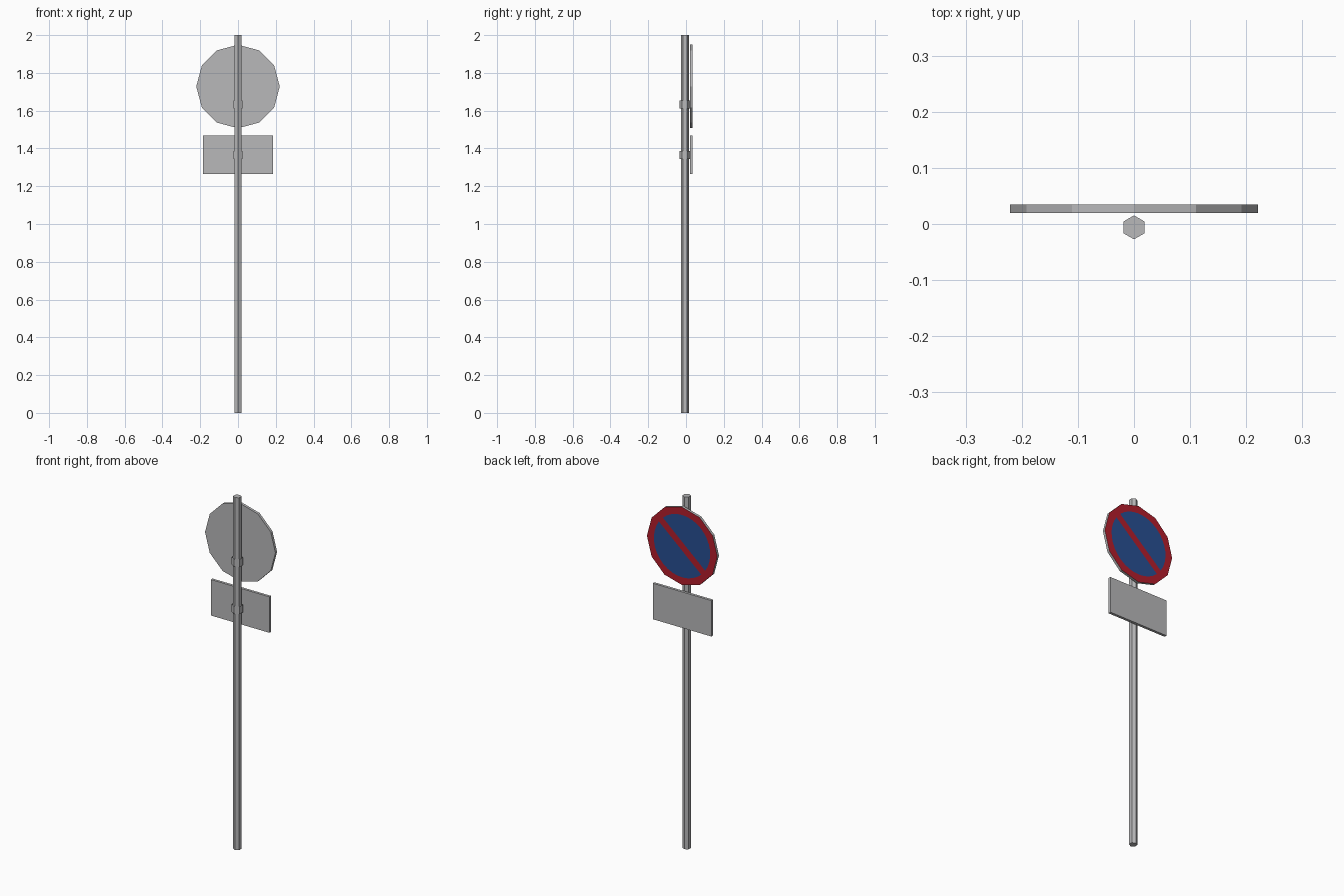
import bpy, bmesh
from math import radians, sin, cos, pi, asin

cube = bpy.data.objects.get("Cube")
if cube:
    bpy.data.objects.remove(cube, do_unlink=True)


def material(name, rgb):
    m = bpy.data.materials.new(name)
    m.use_nodes = True
    m.diffuse_color = (*rgb, 1)
    m.node_tree.nodes["Principled BSDF"].inputs["Base Color"].default_value = (*rgb, 1)
    return m


GREY = material("galvanised grey", (0.48, 0.48, 0.49))
RED = material("sign red", (0.45, 0.013, 0.025))
BLUE = material("sign blue", (0.021, 0.078, 0.29))

POLE_Y = -0.006
BACK, FACE = 0.02, 0.035      # depth of the sign plates
DISC_Z, DISC_R = 1.728, 0.221


def finish(name, bm, *mats):
    mesh = bpy.data.meshes.new(name)
    bm.to_mesh(mesh)
    bm.free()
    for m in mats:
        mesh.materials.append(m)
    ob = bpy.data.objects.new(name, mesh)
    bpy.context.collection.objects.link(ob)
    return ob


def ring(r, n, start=0.0):
    return [(r * cos(start + 2 * pi * i / n), r * sin(start + 2 * pi * i / n)) for i in range(n)]


def prism(name, low, high, mats, caps=True):
    """Join two matching loops of points with side faces and optional caps."""
    bm = bmesh.new()
    a = [bm.verts.new(p) for p in low]
    b = [bm.verts.new(p) for p in high]
    n = len(a)
    for i in range(n):
        j = (i + 1) % n
        bm.faces.new((a[i], a[j], b[j], b[i]))
    if caps:
        bm.faces.new(a[::-1])
        bm.faces.new(b)
        bmesh.ops.recalc_face_normals(bm, faces=bm.faces)
    # the face of a sign takes the second material, if there is one
    if len(mats) > 1:
        bm.normal_update()
        for f in bm.faces:
            f.material_index = int(f.normal.y > 0.9 and len(f.verts) > 4)
    return finish(name, bm, *mats)


def upright(name, r, z0, z1, caps=True):
    pts = ring(r, 6, pi / 2)
    prism(name, [(x, y + POLE_Y, z0) for x, y in pts],
          [(x, y + POLE_Y, z1) for x, y in pts], [GREY], caps)


def plate(name, outline, z, mats):
    prism(name, [(x, BACK, z + h) for x, h in outline],
          [(x, FACE, z + h) for x, h in outline], mats)


# Hexagonal pole and its two open clamp bands
upright("pole", 0.0213, 0, 2)
for name, z in (("upper_clamp", 1.633), ("lower_clamp", 1.365)):
    upright(name, 0.029, z - 0.022, z + 0.022, caps=False)

# Round sign and the rectangular plate below it
plate("round_sign", ring(DISC_R, 12), DISC_Z, [GREY, RED])
w, h = 0.184, 0.102
plate("lower_plate", [(-w, -h), (w, -h), (w, h), (-w, h)], 1.366, [GREY])

# Blue half fields, leaving a red rim and a red diagonal bar
FIELD_R, BAR_HALF, TILT, STEPS = 0.177, 0.019, radians(41), 16
edge = asin(BAR_HALF / FIELD_R)
for name, turn in (("upper_blue_field", TILT), ("lower_blue_field", TILT + pi)):
    bm = bmesh.new()
    arc = [turn + edge + (pi - 2 * edge) * i / STEPS for i in range(STEPS + 1)]
    face = bm.faces.new([bm.verts.new((FIELD_R * cos(t), FACE + 0.0006, DISC_Z + FIELD_R * sin(t)))
                         for t in arc])
    face.normal_update()
    if face.normal.y < 0:
        face.normal_flip()
    finish(name, bm, BLUE)
